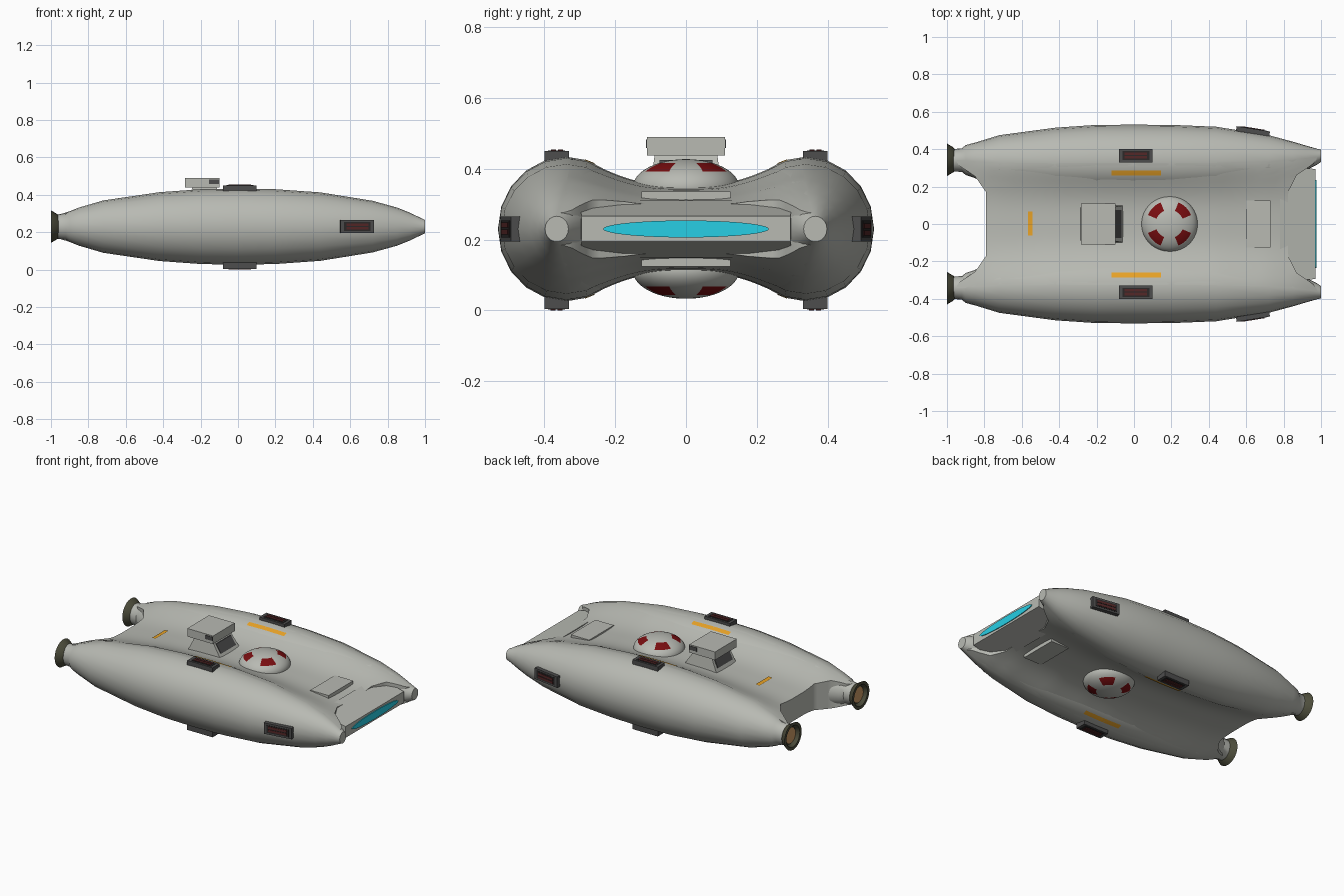
import bpy, bmesh, math
from mathutils import Vector, Matrix

if "Cube" in bpy.data.objects:
    bpy.data.objects.remove(bpy.data.objects["Cube"])

ZC = 0.23  # height of the ship's centre plane


def material(name, r, g, b):
    m = bpy.data.materials.new(name)
    m.diffuse_color = (r, g, b, 1)
    m.use_nodes = True
    m.node_tree.nodes["Principled BSDF"].inputs["Base Color"].default_value = m.diffuse_color
    return m


HULL = material("hull grey", 0.48, 0.49, 0.45)
DARK = material("vent frame grey", 0.075, 0.075, 0.075)
BLACK = material("recess black", 0.025, 0.022, 0.022)
RED = material("window red", 0.19, 0.004, 0.005)
MAROON = material("vent maroon", 0.09, 0.02, 0.02)
CYAN = material("canopy cyan", 0.02, 0.62, 0.78)
ORANGE = material("stripe orange", 0.8, 0.36, 0.02)
OLIVE = material("nozzle olive", 0.075, 0.075, 0.045)
TAN = material("burner tan", 0.6, 0.33, 0.13)


def finish(name, bm, *mats, smooth=None, closed=True):
    if closed:
        bmesh.ops.recalc_face_normals(bm, faces=bm.faces)
    me = bpy.data.meshes.new(name)
    bm.to_mesh(me)
    bm.free()
    ob = bpy.data.objects.new(name, me)
    bpy.context.collection.objects.link(ob)
    for m in mats:
        me.materials.append(m)
    if smooth:
        bpy.ops.object.select_all(action='DESELECT')
        ob.select_set(True)
        bpy.context.view_layer.objects.active = ob
        bpy.ops.object.shade_smooth_by_angle(angle=math.radians(smooth))
    return ob


def loft(name, rings, mat, smooth=None):
    bm = bmesh.new()
    vs = [[bm.verts.new(p) for p in ring] for ring in rings]
    n = len(vs[0])
    for a, b in zip(vs, vs[1:]):
        for i in range(n):
            bm.faces.new((a[i], a[(i + 1) % n], b[(i + 1) % n], b[i]))
    bm.faces.new(vs[0])
    bm.faces.new(vs[-1])
    return finish(name, bm, mat, smooth=smooth)


def taper(name, lo, hi, mat):
    """Box between two horizontal rectangles (x0, x1, y0, y1, z)."""
    def rect(x0, x1, y0, y1, z):
        return [(x0, y0, z), (x1, y0, z), (x1, y1, z), (x0, y1, z)]
    return loft(name, [rect(*lo), rect(*hi)], mat)


def box(name, x0, x1, y0, y1, z0, z1, mat):
    return taper(name, (x0, x1, y0, y1, z0), (x0, x1, y0, y1, z1), mat)


def ellipse(x, cy, ry, rz, n):
    return [(x, cy + ry * math.cos(2 * math.pi * i / n),
             ZC + rz * math.sin(2 * math.pi * i / n)) for i in range(n)]


def interp(x, table, col):
    for a, b in zip(table, table[1:]):
        if x <= b[0]:
            k = max(0, (x - a[0]) / (b[0] - a[0]))
            return a[col] + (b[col] - a[col]) * k
    return table[-1][col]


# Side pods: x, centre y, half width, half height
POD = [(-.97, .34, .06, .065), (-.92, .342, .063, .07), (-.90, .342, .08, .082),
       (-.85, .34, .095, .102), (-.72, .335, .14, .14), (-.42, .335, .18, .184),
       (-.2, .338, .192, .2), (0, .338, .193, .204), (.2, .338, .192, .2),
       (.44, .338, .182, .183), (.72, .342, .133, .138), (.85, .348, .092, .102),
       (.92, .353, .066, .074), (.98, .36, .042, .045), (1, .365, .033, .036)]
for s, side in ((1, "left"), (-1, "right")):
    loft(side + "_pod", [ellipse(x, s * c, ry, rz, 20) for x, c, ry, rz in POD], HULL, 35)


# Centre deck bridging the pods with a concave curve
def half_height(x, y):
    h = interp(x, POD, 3)
    t = min(1, abs(y) / interp(x, POD, 1)) ** 1.6
    return h * (0.61 + 0.385 * t * t * (3 - 2 * t))


ENDS = [(0, -.79, .82), (.5, -.79, .825), (.75, -.85, .87), (.92, -.94, .97), (1, -.95, .98)]
NX, NT = 36, 40
bm = bmesh.new()
grids = []
for s in (1, -1):
    grid = []
    for j in range(NT + 1):
        t = -1 + 2 * j / NT
        x0, x1 = interp(abs(t), ENDS, 1), interp(abs(t), ENDS, 2)
        row = []
        for i in range(NX + 1):
            x = x0 + (x1 - x0) * i / NX
            y = t * interp(x, POD, 1)
            row.append(bm.verts.new((x, y, ZC + s * half_height(x, y))))
        grid.append(row)
    for a, b in zip(grid, grid[1:]):
        for i in range(NX):
            bm.faces.new((a[i], a[i + 1], b[i + 1], b[i]))
    grids.append(grid)
top, bot = grids
for j in range(NT):
    for i in (0, NX):
        bm.faces.new((top[j][i], top[j + 1][i], bot[j + 1][i], bot[j][i]))
for i in range(NX):
    for j in (0, NT):
        bm.faces.new((top[j][i], top[j][i + 1], bot[j][i + 1], bot[j][i]))
finish("centre_deck", bm, HULL, smooth=40)


# Painted stripes following the deck
def stripe(name, x0, x1, y0, y1, s):
    bm = bmesh.new()
    n = 8
    pts = [[(x0 + (x1 - x0) * i / n, y0 + (y1 - y0) * j / n) for j in range(n + 1)]
           for i in range(n + 1)]
    v = [[bm.verts.new((x, y, ZC + s * (half_height(x, y) + .005))) for x, y in r] for r in pts]
    for i in range(n):
        for j in range(n):
            f = [v[i][j], v[i + 1][j], v[i + 1][j + 1], v[i][j + 1]]
            bm.faces.new(f if s > 0 else f[::-1])
    finish(name, bm, ORANGE, closed=False)


for s in (1, -1):
    for c in (.272, -.272):
        stripe("deck_stripe", -.12, .145, c - .013, c + .013, s)
stripe("rear_stripe", -.568, -.542, -.062, .068, 1)


# Cockpit wedge with canopy strip
def rect_x(x, y, h):
    return [(x, -y, ZC - h), (x, y, ZC - h), (x, y, ZC + h), (x, -y, ZC + h)]


loft("cockpit_wedge", [rect_x(.78, .3, .08), rect_x(.97, .295, .036)], HULL)
loft("canopy_strip", [ellipse(.965, 0, .234, .024, 40), ellipse(.975, 0, .234, .024, 40)], CYAN)

# Deck lockers, domes with four windows, above and below
for s, side in ((1, "upper"), (-1, "lower")):
    z = sorted((ZC + s * .05, ZC + s * .106))
    box(side + "_locker", .6, .73, -.125, .125, *z, HULL)
    bm = bmesh.new()
    bmesh.ops.create_uvsphere(bm, u_segments=64, v_segments=48, radius=1)
    for f in bm.faces:
        c = f.calc_center_median()
        ang = math.degrees(math.atan2(c.y, c.x)) % 90 - 45
        if .5 < math.hypot(c.x, c.y) < .84 and abs(ang) < 25 and c.z * s > 0:
            f.material_index = 1
    bmesh.ops.transform(bm, verts=bm.verts, matrix=Matrix.Translation((.19, 0, ZC + s * .118))
                        @ Matrix.Diagonal((.15, .15, .079, 1)))
    finish(side + "_dome", bm, HULL, RED, smooth=40)

# Turret: tapered base, head, dark ports
taper("turret_base", (-.29, -.05, -.1, .1, .34), (-.24, -.12, -.088, .088, .445), HULL)
box("turret_head", -.283, -.1, -.11, .11, .438, .49, HULL)


def slope_plate(name, xa, xb, d):
    loft(name, [[(xa, -.075, .372), (xa, .075, .372), (xa + d, .075, .372), (xa + d, -.075, .372)],
                [(xb, -.075, .425), (xb, .075, .425), (xb + d, .075, .425), (xb + d, -.075, .425)]],
         DARK)


slope_plate("front_port", -.0713, -.1067, .005)
slope_plate("rear_port", -.2748, -.2495, -.005)
for s in (1, -1):
    box("head_port", -.155, -.102, *sorted((s * .109, s * .113)), .458, .483, DARK)


# Thruster vents: frame, recess plate, maroon bars
def vent(name, loc, normal, tangent):
    n, t = Vector(normal).normalized(), Vector(tangent).normalized()
    m = Matrix((t, n.cross(t), n)).transposed().to_4x4()
    m.translation = Vector(loc)
    parts = [("frame", 0, 0, .09, .035, -.03, .02, DARK),
             ("recess", 0, 0, .072, .024, .018, .022, BLACK),
             ("bar", 0, .011, .06, .007, .02, .0245, MAROON),
             ("bar", 0, -.009, .06, .007, .02, .0245, MAROON)]
    for part, u, v, a, b, z0, z1, mat in parts:
        ob = box(name + "_" + part, u - a, u + a, v - b, v + b, z0, z1, mat)
        ob.data.transform(m)


for s in (1, -1):
    vent("top_vent", (.01, s * .365, .43), (0, 0, 1), (1, 0, 0))
    vent("bottom_vent", (.01, s * .365, .0245), (0, 0, -1), (1, 0, 0))
    vent("side_vent", (.635, s * .489, ZC), (.16, s, 0), (1, -.16 * s, 0))

# Engine nozzles: flared hollow bell with a burner disc
for s, side in ((1, "left"), (-1, "right")):
    c = s * .343
    prof = [(-.955, .05), (-.965, .066), (-1, .087), (-1, .068), (-.978, .055)]
    loft(side + "_nozzle", [ellipse(x, c, r, r, 24) for x, r in prof], OLIVE, 35)
    loft(side + "_burner", [ellipse(x, c, .05, .05, 24) for x in (-.975, -.983)], TAN)
